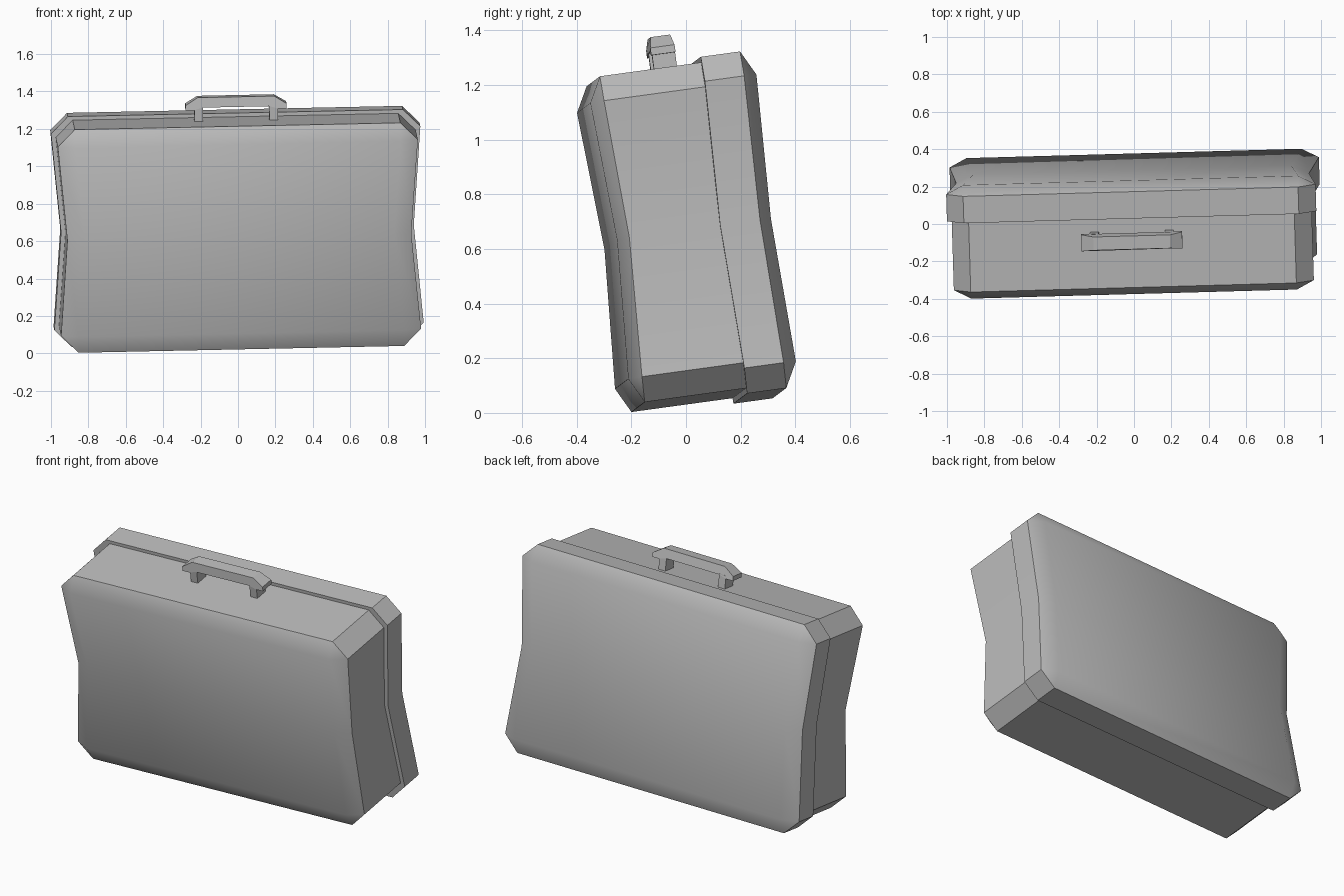
import bpy, bmesh
from math import radians
from mathutils import Matrix, Euler

if "Cube" in bpy.data.objects:
    bpy.data.objects.remove(bpy.data.objects["Cube"])

grey = bpy.data.materials.new("plain grey")
grey.use_nodes = True
grey.diffuse_color = (0.5, 0.5, 0.5, 1)
grey.node_tree.nodes["Principled BSDF"].inputs["Base Color"].default_value = (0.5, 0.5, 0.5, 1)

# The whole case stands slightly askew and leans forward
POSE = Matrix.Translation((0, 0, 0.653)) @ Euler(
    (radians(7.8), radians(-1.2), radians(1.6))).to_matrix().to_4x4()
CUT = 0.092     # corner chamfer
WAIST = 0.955   # sideways pinch at mid height


def finish(name, bm, smooth=False):
    bmesh.ops.remove_doubles(bm, verts=bm.verts, dist=0.0005)
    bmesh.ops.recalc_face_normals(bm, faces=bm.faces)
    mesh = bpy.data.meshes.new(name)
    bm.to_mesh(mesh)
    bm.free()
    mesh.materials.append(grey)
    if smooth:
        mesh.polygons.foreach_set("use_smooth", [True] * len(mesh.polygons))
        mesh.set_sharp_from_angle(angle=radians(38))
    obj = bpy.data.objects.new(name, mesh)
    obj.matrix_world = POSE
    bpy.context.collection.objects.link(obj)
    return obj


def ring(bm, hw, hh, y, bend, panel=False):
    """Chamfered outline with a waist; a panel ring is the inset rectangle."""
    inset = CUT if panel else 0
    half = [(hw - CUT, hh - inset, y), (hw - inset, hh - CUT, y),
            (hw * WAIST - inset, 0, y + bend),
            (hw - inset, CUT - hh, y), (hw - CUT, inset - hh, y)]
    pts = half + [(-x, z, d) for x, z, d in reversed(half)]
    return [bm.verts.new((x, d, z)) for x, z, d in pts]


def shell(name, hw, hh, sections):
    bm = bmesh.new()
    rings = [ring(bm, hw, hh, *s) for s in sections]
    for a, b in zip(rings, rings[1:]):
        for i in range(len(a)):
            j = (i + 1) % len(a)
            bm.faces.new((a[i], a[j], b[j], b[i]))
    for r in (rings[0], rings[-1]):
        bm.faces.new(r[7:] + r[:3])     # upper half of the end panel
        bm.faces.new(r[2:8])            # lower half
    return finish(name, bm, smooth=True)


# Deep front half and the slightly larger back lid
shell("front_shell", 0.963, 0.602,
      [(-0.308, 0.03, True), (-0.26, 0.025), (0.135, -0.012)])
shell("back_lid", 0.988, 0.622,
      [(0.115, -0.015), (0.26, -0.013), (0.308, -0.018, True)])

# Handle grip: side outline extruded in depth, top narrowed
bm = bmesh.new()
half = [(0.18, 0.677), (0.225, 0.663), (0.27, 0.663), (0.27, 0.69), (0.205, 0.73)]
outline = half + [(-x, z) for x, z in reversed(half)]
sides = [[bm.verts.new((x, s * (0.036 if z > 0.7 else 0.045), z)) for x, z in outline]
         for s in (-1, 1)]
front, back = sides
for i in range(len(outline)):
    j = (i + 1) % len(outline)
    bm.faces.new((front[i], front[j], back[j], back[i]))
for s in sides:
    bm.faces.new(s)
finish("handle_grip", bm)

# Handle posts
for side, x in (("left", 0.2), ("right", -0.2)):
    bm = bmesh.new()
    bmesh.ops.create_cube(bm, size=1, matrix=Matrix.Translation((x, 0.002, 0.637))
                          @ Matrix.Diagonal((0.046, 0.085, 0.09, 1)))
    finish(side + "_handle_post", bm)
